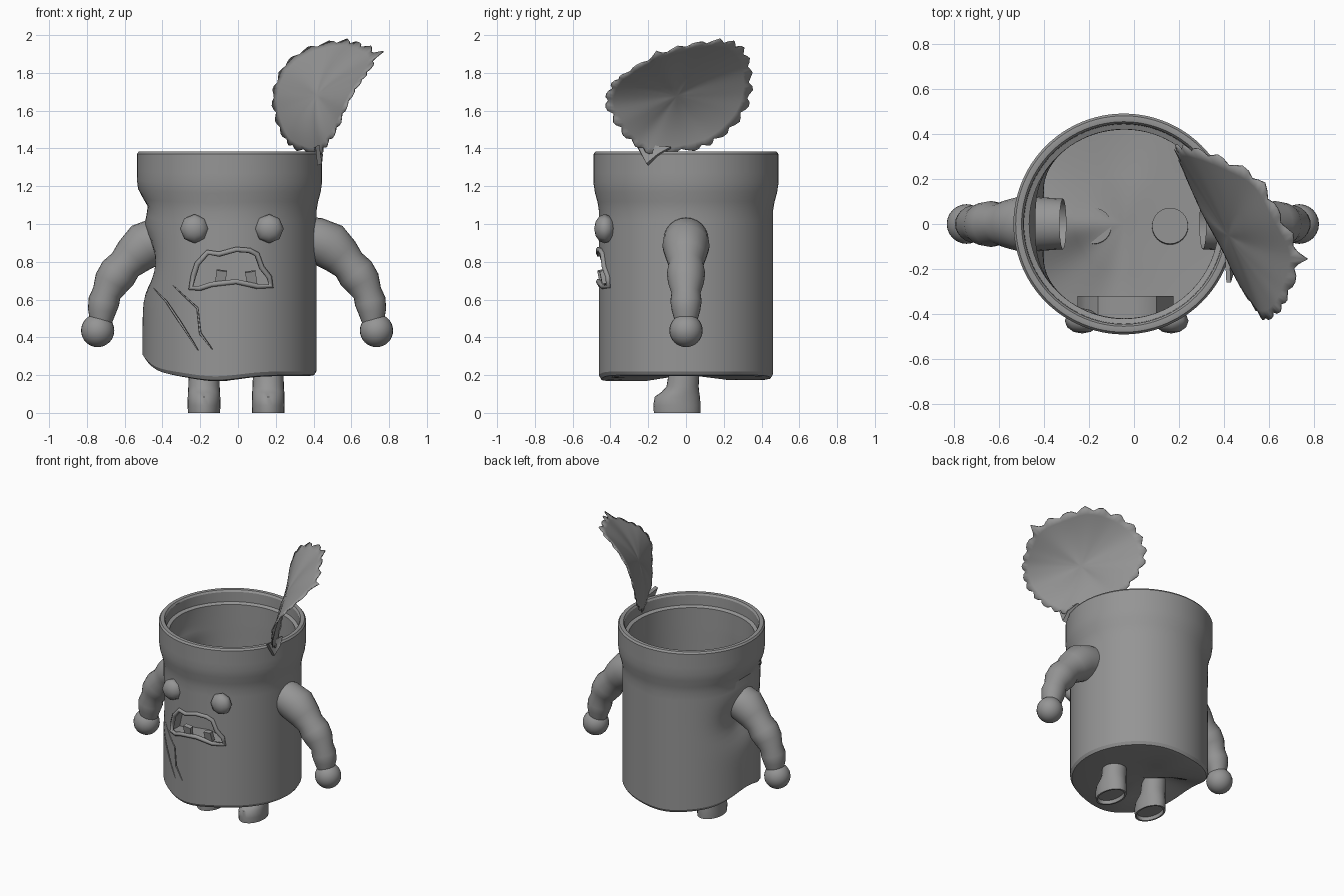
import bpy, bmesh, math, random
from math import sin, cos, pi, exp, sqrt
from mathutils import Vector

if "Cube" in bpy.data.objects:
    bpy.data.objects.remove(bpy.data.objects["Cube"])
random.seed(4)

grey = bpy.data.materials.new("plain grey")
grey.use_nodes = True
grey.diffuse_color = (0.3, 0.3, 0.3, 1)
grey.node_tree.nodes["Principled BSDF"].inputs["Base Color"].default_value = (0.3, 0.3, 0.3, 1)

CX = -0.045  # can axis


def finish(obj, angle=35):
    if not obj.data.materials:
        obj.data.materials.append(grey)
    bpy.ops.object.select_all(action="DESELECT")
    obj.select_set(True)
    bpy.context.view_layer.objects.active = obj
    bpy.ops.object.shade_smooth_by_angle(angle=math.radians(angle))
    return obj


def add_mesh(name, bm):
    bmesh.ops.recalc_face_normals(bm, faces=bm.faces)
    mesh = bpy.data.meshes.new(name)
    bm.to_mesh(mesh)
    bm.free()
    mesh.materials.append(grey)
    obj = bpy.data.objects.new(name, mesh)
    bpy.context.collection.objects.link(obj)
    return obj


def loft(name, rings, cap_start=True, cap_end=True):
    """Skin a list of closed rings of points."""
    bm = bmesh.new()
    loops = [[bm.verts.new(p) for p in ring] for ring in rings]
    n = len(loops[0])
    for a, b in zip(loops, loops[1:]):
        for i in range(n):
            j = (i + 1) % n
            bm.faces.new((a[i], a[j], b[j], b[i]))
    for loop, cap in ((loops[0], cap_start), (loops[-1], cap_end)):
        if cap:
            mid = bm.verts.new(sum((v.co for v in loop), Vector()) / n)
            for i in range(n):
                bm.faces.new((loop[i], loop[(i + 1) % n], mid))
    return add_mesh(name, bm)


def ramp(z, lo, hi):
    t = max(0, min(1, (z - lo) / (hi - lo)))
    return t * t * (3 - 2 * t)


def wall(a, z):
    """Outer radius of the dented can."""
    side = abs((a - pi + pi) % (2 * pi) - pi)
    r = 0.46 + 0.03 * ramp(z, 1.06, 1.22)
    r -= 0.085 * exp(-(side / 0.42) ** 2) * exp(-((z - 0.8) / 0.13) ** 2)
    r -= 0.03 * exp(-(side / 0.4) ** 2) * exp(-((z - 1.09) / 0.06) ** 2)
    return r


def base(a):
    """Height of the crumpled lower edge."""
    lift = 0.09 * exp(-((a - pi) / 0.5) ** 2)
    return 0.195 + lift - 0.027 * exp(-((a - 4.55) / 0.4) ** 2) - 0.02 * exp(-((a - 1.75) / 0.4) ** 2)


# can body: outside, rounded rim, inside wall, floor
def can_ring(z, inset, fixed=None):
    pts = []
    for i in range(96):
        a = 2 * pi * i / 96
        zz = base(a) + (z - 0.2) * (1.385 - base(a)) / 1.185
        r = (fixed or wall(a, zz)) - inset
        pts.append((CX + r * cos(a), r * sin(a), zz))
    return pts


outer_z = [0.225] + [0.27 + 0.05 * i for i in range(22)] + [1.35, 1.37]
rings = [can_ring(0.2, 0.24), can_ring(0.2, 0.04), can_ring(0.205, 0.012)]
rings += [can_ring(z, 0) for z in outer_z]
rings += [can_ring(1.383, 0.01), can_ring(1.385, 0.022), can_ring(1.383, 0.036), can_ring(1.37, 0.045)]
rings += [can_ring(1.30, 0.047), can_ring(1.29, 0.07)]
rings += [can_ring(z, 0.07 - 0.03 * (1 - ramp(z, 1.06, 1.22))) for z in reversed(outer_z[:-5])]
rings += [can_ring(0.215, 0.24)]
body = loft("can_body", rings)


def front_y(x, z=0.7):
    r = 0.46
    return -sqrt(max(0, r * r - (x - CX) ** 2))


def cut(target, cutter):
    mod = target.modifiers.new("cut", "BOOLEAN")
    mod.operation, mod.solver, mod.object = "DIFFERENCE", "EXACT", cutter
    bpy.ops.object.select_all(action="DESELECT")
    bpy.context.view_layer.objects.active = target
    target.select_set(True)
    bpy.ops.object.modifier_apply(modifier=mod.name)
    bpy.data.objects.remove(cutter)


# mouth opening, recess and lip
mouth = [(-.25, .66), (-.235, .73), (-.215, .79), (-.16, .85), (-.1, .84), (-.01, .865), (.06, .86),
         (.10, .84), (.125, .77), (.165, .72), (.175, .67), (.1, .67), (-.01, .695), (-.14, .68), (-.2, .66)]
cut(body, loft("mouth_cutter", [[(x, y, z) for x, z in mouth] for y in (-0.6, -0.3)]))
loft_rings = [[(x, front_y(x), z) for x, z in mouth], [(x, -0.32, z) for x, z in mouth]]
finish(loft("mouth_recess", loft_rings, cap_start=False))

curve = bpy.data.curves.new("mouth_lip", "CURVE")
curve.dimensions = "3D"
curve.bevel_depth, curve.bevel_resolution = 0.015, 1
spline = curve.splines.new("POLY")
spline.points.add(len(mouth) - 1)
for p, (x, z) in zip(spline.points, mouth):
    p.co = (x, front_y(x) - 0.004, z, 1)
spline.use_cyclic_u = True
lip = bpy.data.objects.new("mouth_lip", curve)
bpy.context.collection.objects.link(lip)
curve.materials.append(grey)

# two crooked lower teeth
for name, x, z, tilt in (("right_tooth", -0.09, 0.72, 0.12), ("left_tooth", 0.07, 0.715, -0.15)):
    bpy.ops.mesh.primitive_cube_add(size=1, location=(x, front_y(x) + 0.01, z), rotation=(0.2, tilt, 0))
    tooth = bpy.context.object
    tooth.name, tooth.scale = name, (0.055, 0.03, 0.07)
    finish(tooth)

# two long gouges in the front: (x, z, half width)
gouges = [[(-.45, .665, .002), (-.38, .59, .008), (-.31, .485, .011), (-.21, .33, .002)],
          [(-.345, .675, .002), (-.215, .555, .008), (-.2, .42, .011), (-.135, .335, .002)]]
for path in gouges:
    sections = []
    for x, z, w in path:
        y = front_y(x) + 0.018
        sections.append([(x - w, y - .09, z - w), (x + w, y - .09, z + w), (x + w * .3, y, z + w * .3),
                         (x - w * .3, y, z - w * .3)])
    cut(body, loft("gouge_cutter", sections))
finish(body, 30)

# faceted eyes
for name, x in (("right_eye", -0.23), ("left_eye", 0.165)):
    bpy.ops.mesh.primitive_uv_sphere_add(segments=8, ring_count=6, radius=1, location=(x, -0.43, 0.975),
                                         rotation=(pi / 2, 0, 0))
    eye = bpy.context.object
    eye.name, eye.scale = name, (0.077, 0.077, 0.056)
    finish(eye, 50)

# bulging arms, hands, legs
arm = [(.31, .93, .112), (.42, .915, .12), (.49, .885, .125), (.55, .83, .108), (.592, .785, .092),
       (.63, .74, .102), (.665, .69, .095), (.69, .635, .077), (.705, .59, .083), (.715, .54, .075), (.72, .48, .058)]
leg = [(.235, -.008, .08, .08), (.14, -.018, .083, .085), (.11, -.03, .085, .1), (.085, -.046, .086, .12),
       (.04, -.048, .087, .125), (0, -.047, .085, .123), (0, -.047, .074, .11), (.025, -.047, .07, .105)]
for side, s in (("left", 1), ("right", -1)):
    rings = []
    for i, (x, z, r) in enumerate(arm):
        a, b = arm[max(i - 1, 0)], arm[min(i + 1, len(arm) - 1)]
        t = Vector((b[0] - a[0], 0, b[1] - a[1])).normalized()
        n = Vector((-t.z, 0, t.x))
        pts = [Vector((x, 0, z)) + r * (n * cos(k * pi / 12) + Vector((0, sin(k * pi / 12), 0))) for k in range(24)]
        rings.append([(s * p.x - 0.005, p.y, p.z) for p in pts])
    finish(loft(side + "_arm", rings, cap_start=False), 60)
    bpy.ops.mesh.primitive_uv_sphere_add(segments=24, ring_count=16, radius=0.088, location=(s * .738 - .005, 0, .436))
    bpy.context.object.name = side + "_hand"
    finish(bpy.context.object)
    lx = s * 0.17 - 0.01
    rings = [[(lx + rx * cos(k * pi / 12), y + ry * sin(k * pi / 12), z) for k in range(24)] for z, y, rx, ry in leg]
    finish(loft(side + "_leg", rings), 45)

# torn, curled lid standing on the left edge
edge = [(.42, -.15, 1.37), (.31, .05, 1.40), (.25, .17, 1.45), (.2, .29, 1.57), (.19, .34, 1.7), (.25, .335, 1.84),
        (.38, .29, 1.93), (.55, .2, 1.97), (.65, .03, 1.95), (.73, -.14, 1.9), (.69, -.3, 1.81),
        (.64, -.39, 1.74), (.58, -.42, 1.64), (.53, -.36, 1.52), (.47, -.27, 1.42)]
edge = [Vector(p) for p in edge]
centre = Vector((.42, -.05, 1.68))
N = 96


def rim(i):
    u = (i % N) * len(edge) / N
    k, f = int(u), u % 1
    a, b, c, d = (edge[(k + j) % len(edge)] for j in (-1, 0, 1, 2))
    return 0.5 * (2 * b + (c - a) * f + (2 * a - 5 * b + 4 * c - d) * f ** 2 + (3 * b - a - 3 * c + d) * f ** 3)


rings = []
teeth = [(-0.035, 0.0, 0.025, 0.01)[i % 4] + random.uniform(-.012, .012) for i in range(N)]
teeth[58] += 0.07  # long splinter
for t in (1, 0.9, 0.75, 0.6, 0.45, 0.3, 0.15):
    ring = []
    for i in range(N):
        p, q = rim(i), rim(i + N // 2)
        k = t * (1 + teeth[i]) if t == 1 else t
        ring.append(centre + (p - q) / 2 * k + ((p + q) / 2 - centre) * k * k)
    rings.append(ring)
lid = loft("torn_lid", rings, cap_start=False)
solid = lid.modifiers.new("thickness", "SOLIDIFY")
solid.thickness, solid.offset = 0.008, 0
finish(lid, 40)

# tab holding the lid to the rim
tab = [[(.41, -.26, 1.41), (.42, -.2, 1.31), (.43, -.15, 1.36), (.40, -.08, 1.40)],
       [(.43, -.26, 1.42), (.445, -.21, 1.32), (.45, -.15, 1.37), (.42, -.08, 1.41)]]
finish(loft("lid_tab", tab))
